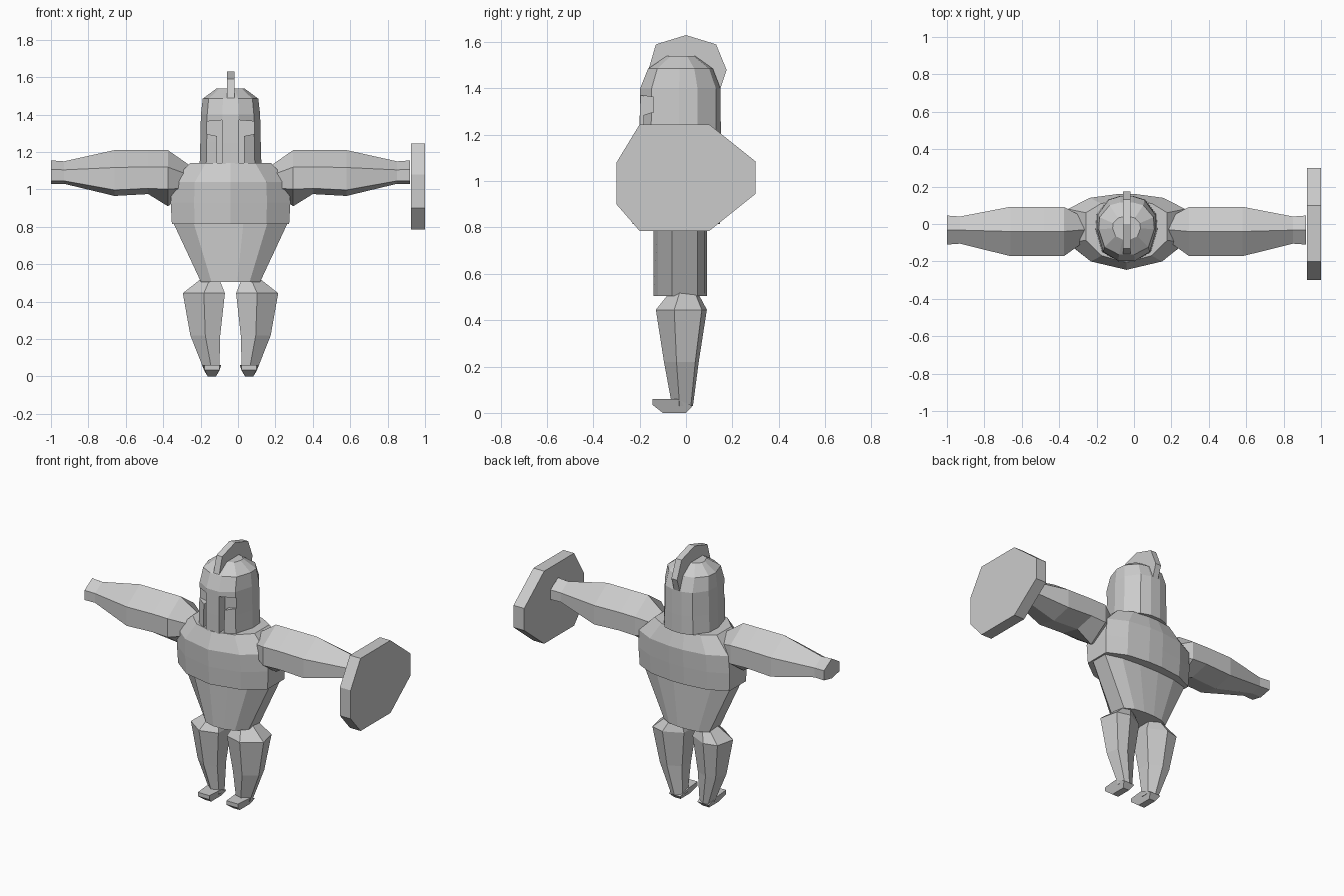
import bpy, bmesh

if "Cube" in bpy.data.objects:
    bpy.data.objects.remove(bpy.data.objects["Cube"])

CX = -0.04  # body centre line; the shield makes the model wider on one side
grey = bpy.data.materials.new("stone grey")
grey.diffuse_color = (0.6, 0.6, 0.6, 1)
grey.use_nodes = True
grey.node_tree.nodes["Principled BSDF"].inputs["Base Color"].default_value = grey.diffuse_color


def loft(name, rings):
    """Skin a list of equal-length rings and cap both ends."""
    bm = bmesh.new()
    loops = [[bm.verts.new((x + CX, y, z)) for x, y, z in r] for r in rings]
    n = len(loops[0])
    for a, b in zip(loops, loops[1:]):
        for i in range(n):
            j = (i + 1) % n
            bm.faces.new((a[i], a[j], b[j], b[i]))
    bm.faces.new(loops[0][::-1])
    bm.faces.new(loops[-1])
    bmesh.ops.recalc_face_normals(bm, faces=bm.faces)
    me = bpy.data.meshes.new(name)
    bm.to_mesh(me)
    bm.free()
    me.materials.append(grey)
    ob = bpy.data.objects.new(name, me)
    bpy.context.collection.objects.link(ob)
    return ob


def section(half, sx, sy, z, cy=0.0):
    """Mirror half an outline across x and scale it at height z."""
    pts = half + [(-x, y) for x, y in reversed(half) if x > 0]
    return [(x * sx, (y - cy) * sy + cy, z) for x, y in pts]


# Torso: broad chest over a tapering waist
chest = [(0, -0.245), (0.195, -0.2), (0.32, -0.1), (0.32, 0.08), (0.2, 0.14), (0.05, 0.16)]
loft("chest", [section(chest, 0.98, 0.93, 0.815, -0.03), section(chest, 1, 0.97, 0.93, -0.03),
               section(chest, 0.98, 1, 1.04, -0.03), section(chest, 0.68, 0.82, 1.14, -0.03)])
waist = [(0.07, -0.14), (0.2, -0.12), (0.31, -0.06), (0.31, 0.05), (0.2, 0.08), (0.07, 0.09)]
loft("waist", [section(waist, 0.51, 1, 0.505), section(waist, 1, 1, 0.83)])

# Helmet with rounded crown
helm = [(0.045, -0.2), (0.13, -0.15), (0.165, -0.03), (0.16, 0.05), (0.1, 0.13), (0.035, 0.15)]
helmet = loft("helmet", [section(helm, 1, 1, 1.135), section(helm, 0.98, 1, 1.25),
                         section(helm, 0.96, 0.99, 1.4), section(helm, 0.9, 0.8, 1.485, -0.02),
                         section(helm, 0.45, 0.35, 1.54, -0.02)])

# Eye openings and slits beside the nose guard
slot = [(0.046, 1.1), (0.072, 1.1), (0.072, 1.285), (0.17, 1.305), (0.17, 1.36), (0.046, 1.37)]
for side, s in (("left", 1), ("right", -1)):
    cutter = loft(side + "_eye_cutter", [[(s * x, y, z) for x, z in slot] for y in (-0.3, -0.14)])
    cutter.hide_render = True
    cutter.display_type = 'WIRE'
    cut = helmet.modifiers.new(side + " eye", 'BOOLEAN')
    cut.object = cutter
    cut.operation = 'DIFFERENCE'
    cut.solver = 'EXACT'

# Crest over the crown
crest = [(-0.165, 1.47), (-0.13, 1.59), (0, 1.63), (0.13, 1.59), (0.175, 1.48),
         (0.145, 1.39), (0.09, 1.47), (0, 1.5)]
loft("crest", [[(x, y, z) for y, z in crest] for x in (-0.02, 0.02)])


def arm_ring(x, y0, y1, z0, z1, low=None):
    """Six-sided arm section with a ridge above and below."""
    ym, h = (y0 + y1) / 2, z1 - z0
    low = z0 if low is None else low
    return [(x, ym, z1), (x, y0, z0 + 0.62 * h), (x, y0, z0 + 0.13 * h),
            (x, ym, low), (x, y1, z0 + 0.13 * h), (x, y1, z0 + 0.62 * h)]


arm = [arm_ring(0.96, -0.11, 0.045, 1.03, 1.155), arm_ring(0.89, -0.105, 0.04, 1.03, 1.15),
       arm_ring(0.62, -0.172, 0.092, 0.965, 1.21), arm_ring(0.44, -0.172, 0.092, 0.975, 1.21),
       arm_ring(0.335, -0.172, 0.092, 0.97, 1.21, 0.91), arm_ring(0.22, -0.09, 0.03, 0.99, 1.13)]


def leg_ring(z, xi, xo, y0, y1):
    """Six-sided leg section between inner and outer x, front and back y."""
    xm, d = (xi + xo) / 2, y1 - y0
    return [(xm, y0, z), (xo, y0 + 0.36 * d, z), (xo - 0.12 * (xo - xi), y1 - 0.1 * d, z),
            (xm, y1, z), (xi, y1 - 0.25 * d, z), (xi, y0 + 0.15 * d, z)]


leg = [leg_ring(0.52, 0.06, 0.16, -0.07, 0.05), leg_ring(0.445, 0.03, 0.255, -0.13, 0.09),
       leg_ring(0.22, 0.055, 0.215, -0.095, 0.055), leg_ring(0.03, 0.06, 0.14, -0.06, 0.03)]

# Foot side profile: (y, z, half width)
foot = [(-0.145, 0.06, 0.03), (-0.145, 0.035, 0.03), (-0.1, 0, 0.012),
        (0, 0, 0.012), (0.028, 0.03, 0.03), (-0.04, 0.06, 0.04)]
foot_rings = [[(0.1 + k * (w + 0.01), y, z) for y, z, w in foot] for k in (-1, 1)]

# Mirrored limbs
for side, s in (("left", 1), ("right", -1)):
    for part, rings in (("arm", arm), ("leg", leg), ("foot", foot_rings)):
        loft(side + "_" + part, [[(s * x, y, z) for x, y, z in r] for r in rings])

# Eight-sided shield on the hand
rim = [(-0.3, 0.9), (-0.3, 1.08), (-0.2, 1.245), (0.1, 1.245),
       (0.3, 1.085), (0.3, 0.945), (0.1, 0.785), (-0.2, 0.785)]
loft("shield", [[(x - CX, y, z) for y, z in rim] for x in (0.925, 1.0)])
